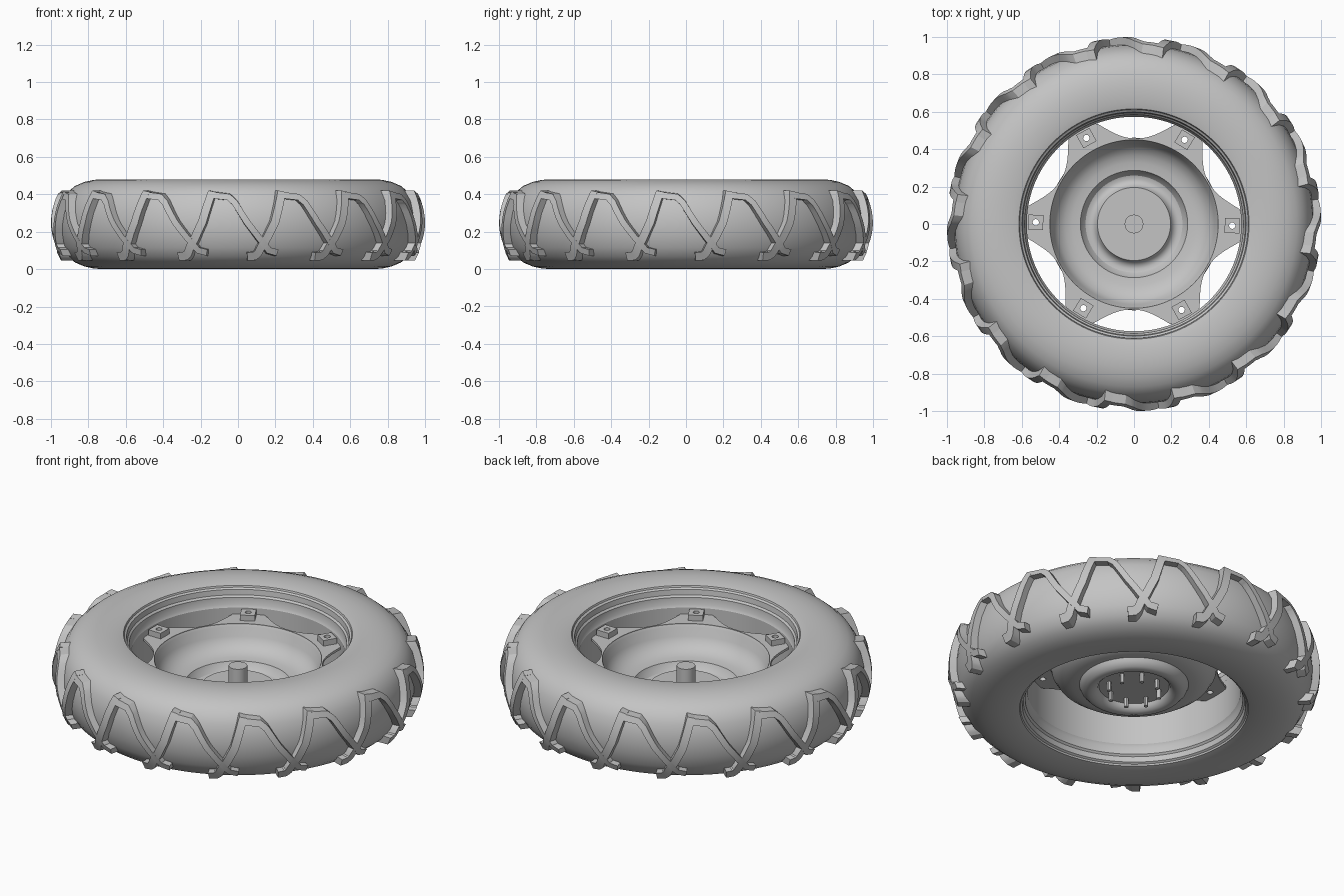
import bpy, bmesh, math
from mathutils import Matrix, Vector

if "Cube" in bpy.data.objects:
    bpy.data.objects.remove(bpy.data.objects["Cube"], do_unlink=True)

GREY = (0.55, 0.55, 0.55, 1)
mat = bpy.data.materials.new("plain grey")
mat.use_nodes = True
mat.diffuse_color = GREY
mat.node_tree.nodes["Principled BSDF"].inputs["Base Color"].default_value = GREY

parts = []


def finish(bm, name):
    bmesh.ops.remove_doubles(bm, verts=bm.verts, dist=1e-5)
    bmesh.ops.recalc_face_normals(bm, faces=bm.faces)
    mesh = bpy.data.meshes.new(name)
    bm.to_mesh(mesh)
    bm.free()
    mesh.materials.append(mat)
    obj = bpy.data.objects.new(name, mesh)
    bpy.context.collection.objects.link(obj)
    parts.append(obj)
    return obj


def polar(r, a, z):
    return Vector((r * math.cos(a), r * math.sin(a), z))


def grid(bm, rows, close_rows, close_cols):
    """Join rows of points with quads."""
    vs = [[bm.verts.new(p) for p in row] for row in rows]
    n, m = len(vs), len(vs[0])
    for i in range(n if close_rows else n - 1):
        for j in range(m if close_cols else m - 1):
            a, b = vs[i], vs[(i + 1) % n]
            k = (j + 1) % m
            bm.faces.new((a[j], b[j], b[k], a[k]))
    return vs


def revolve(name, profile, closed=False, thickness=0, steps=120):
    bm = bmesh.new()
    rows = [[polar(r, math.tau * i / steps, z) for r, z in profile] for i in range(steps)]
    # points on the axis collapse before the mesh is made
    grid(bm, rows, True, closed)
    bmesh.ops.remove_doubles(bm, verts=bm.verts, dist=1e-5)
    bmesh.ops.dissolve_degenerate(bm, edges=bm.edges, dist=1e-6)
    obj = finish(bm, name)
    if thickness:
        mod = obj.modifiers.new("thickness", "SOLIDIFY")
        mod.thickness, mod.offset = thickness, 0
    return obj


def cylinders(name, spots, radius, z0, z1, segments):
    bm = bmesh.new()
    for x, y in spots:
        bmesh.ops.create_cone(bm, cap_ends=True, segments=segments, radius1=radius, radius2=radius,
                              depth=z1 - z0, matrix=Matrix.Translation((x, y, (z0 + z1) / 2)))
    return finish(bm, name)


# Tyre body: symmetric section about the middle height
MID = 0.24
half = [(0.608, 0.45), (0.615, 0.468), (0.65, 0.477), (0.72, 0.48), (0.77, 0.477), (0.82, 0.466),
        (0.87, 0.445), (0.908, 0.413), (0.938, 0.365), (0.955, 0.3)]
section = half + [(0.961, MID)] + [(r, 2 * MID - z) for r, z in reversed(half)]
revolve("tyre", section, closed=True)

# Rim with stepped lips
lip = [(0.612, 0.456), (0.602, 0.45), (0.598, 0.42), (0.588, 0.41), (0.586, 0.37), (0.577, 0.355)]
revolve("rim", lip + [(r, 2 * MID - z) for r, z in reversed(lip)], thickness=0.008)

# Dished centre: bowl, ring groove and flat hub face
DECK = 0.312
revolve("wheel_dish", [(0.456, DECK), (0.449, 0.3), (0.435, 0.25), (0.41, 0.21), (0.37, 0.183),
                       (0.33, 0.171), (0.29, 0.168), (0.281, 0.148), (0.262, 0.127), (0.24, 0.12),
                       (0.217, 0.125), (0.2, 0.14), (0.192, 0.158), (0, 0.158)], thickness=0.012)

# Axle pin and the studs behind the hub
cylinders("axle_pin", [(0, 0)], 0.05, 0.155, 0.28, 32)
cylinders("hub_studs", [polar(0.14, math.tau * (i + 0.5) / 8, 0).xy for i in range(8)],
          0.012, 0.1, 0.158, 12)

# Scalloped plate joining dish to rim at six arms
SHIFT = math.radians(-1)
SIXTH = math.tau / 6


def scallop(a):
    off = abs((a - SHIFT) % SIXTH - SIXTH / 2)
    return 0.458 + 0.118 * min(1, (off / math.radians(21.5)) ** 2.3)


bm = bmesh.new()
rows = []
for i in range(180):
    a = math.tau * i / 180
    rows.append([polar(0.45, a, DECK), polar(scallop(a), a, DECK)])
grid(bm, rows, True, False)
plate = finish(bm, "arm_plate")
mod = plate.modifiers.new("thickness", "SOLIDIFY")
mod.thickness, mod.offset = 0.014, 0

# Square bolt brackets on the arms
bm = bmesh.new()
for i in range(6):
    a = SHIFT + SIXTH * i
    bmesh.ops.create_cube(bm, size=1, matrix=Matrix.Translation(polar(0.525, a, DECK + 0.02))
                          @ Matrix.Rotation(a, 4, "Z") @ Matrix.Diagonal((0.08, 0.08, 0.04, 1)))
brackets = finish(bm, "arm_brackets")

# Bolt holes through plate and brackets
holes = cylinders("bolt_hole_cutter", [polar(0.525, SHIFT + SIXTH * i, 0).xy for i in range(6)],
                  0.017, 0.25, 0.42, 16)
holes.hide_render = True
parts.remove(holes)
for obj in (plate, brackets):
    cut = obj.modifiers.new("holes", "BOOLEAN")
    cut.operation, cut.solver, cut.object = "DIFFERENCE", "EXACT", holes

# Tread lugs: two crossing bars repeated round the tyre
COUNT = 16
PHASE = math.radians(-82)
RIGHT_BAR = [(6.2, 0.418), (5.4, 0.37), (3.4, 0.25), (1, 0.165), (-0.8, 0.115), (-1.6, 0.085),
             (-2.6, 0.07), (-5, 0.066)]
LEFT_BAR = [(-16.2, 0.395), (-11, 0.385), (-9, 0.355), (-5.2, 0.25), (-1.6, 0.17), (0.6, 0.125),
            (1.8, 0.1), (4.6, 0.088)]


def lug_bar(bm, path, turn, width):
    pts = [Vector((math.radians(a), z)) for a, z in path]
    # refine the path so the bar follows the curved tread
    fine = [p.lerp(q, t / 3) for p, q in zip(pts, pts[1:]) for t in range(3)] + [pts[-1]]
    rows = []
    for i, p in enumerate(fine):
        d = (fine[min(i + 1, len(fine) - 1)] - fine[max(i - 1, 0)]).normalized()
        side = Vector((-d.y, d.x)) * width / 2
        ring = []
        for s, top in ((-1.2, 0), (-1, 1), (1, 1), (1.2, 0)):
            q = p + side * s
            q.y = min(max(q.y, 0.045), 0.42)
            r = 1.0 - 1.4 * (q.y - MID) ** 2 if top else 0.87
            ring.append(polar(r, q.x + turn, q.y))
        rows.append(ring)
    vs = grid(bm, rows, False, True)
    bm.faces.new(vs[0])
    bm.faces.new(vs[-1])


bm = bmesh.new()
for i in range(COUNT):
    turn = PHASE + math.tau * i / COUNT
    lug_bar(bm, RIGHT_BAR, turn, 0.045)
    lug_bar(bm, LEFT_BAR, turn, 0.034)
finish(bm, "tread_lugs")

# Bake modifiers, drop the cutter, smooth with sharp edges kept
graph = bpy.context.evaluated_depsgraph_get()
for obj in parts:
    if obj.modifiers:
        baked = bpy.data.meshes.new_from_object(obj.evaluated_get(graph))
        obj.modifiers.clear()
        obj.data = baked
bpy.data.objects.remove(holes, do_unlink=True)
bpy.ops.object.select_all(action="DESELECT")
for obj in parts:
    obj.select_set(True)
bpy.context.view_layer.objects.active = parts[0]
bpy.ops.object.shade_smooth_by_angle(angle=math.radians(30))
